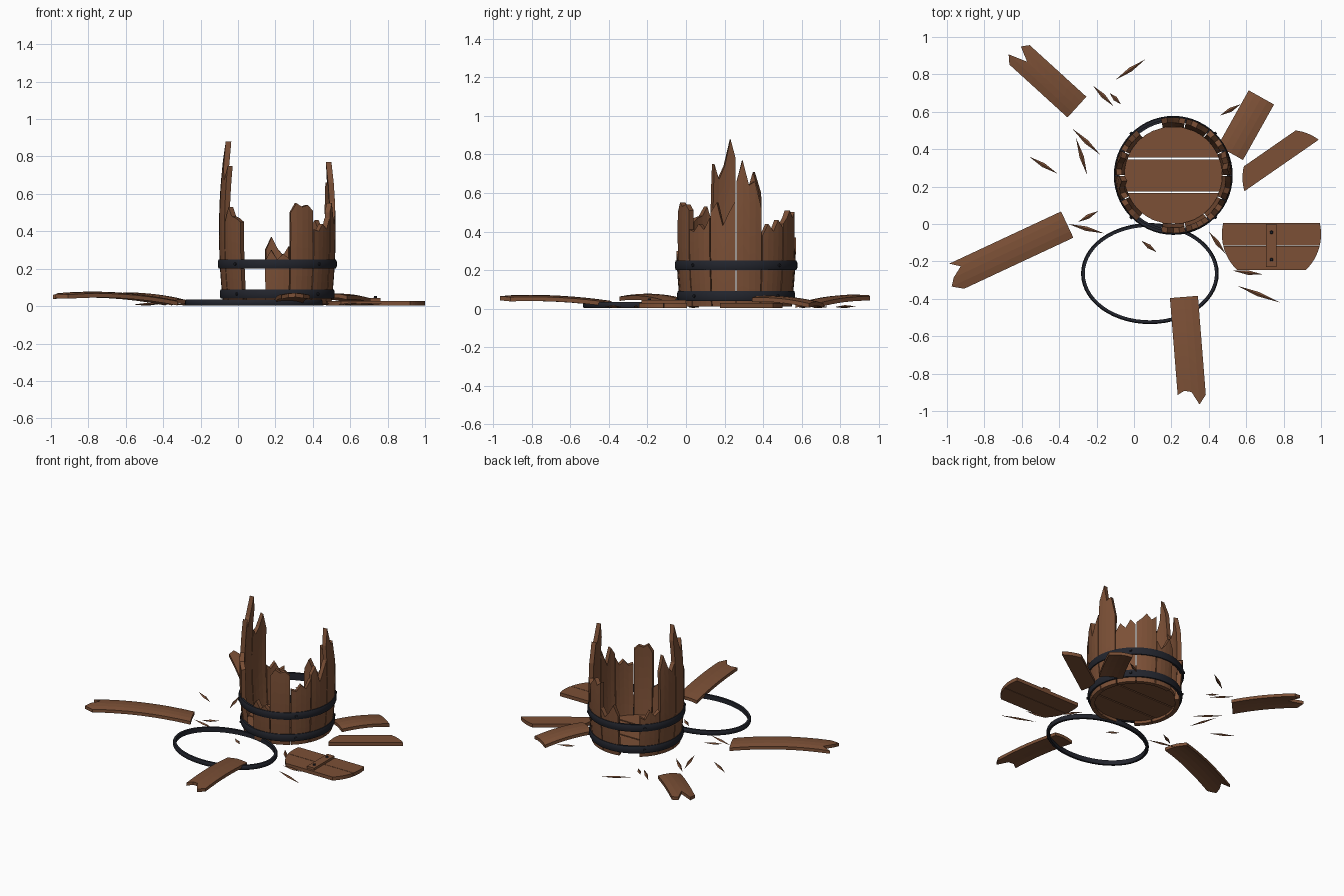
import bpy, bmesh, math
from mathutils import Vector

cube = bpy.data.objects.get("Cube")
if cube:
    bpy.data.objects.remove(cube, do_unlink=True)


def material(name, color):
    mat = bpy.data.materials.new(name)
    mat.use_nodes = True
    mat.diffuse_color = color
    bsdf = next(n for n in mat.node_tree.nodes if n.type == 'BSDF_PRINCIPLED')
    bsdf.inputs["Base Color"].default_value = color
    return mat


WOOD = material("brown wood", (0.2, 0.08, 0.037, 1))
IRON = material("dark iron", (0.016, 0.018, 0.026, 1))


def finish(bm, name, mat, smooth=False):
    bmesh.ops.recalc_face_normals(bm, faces=bm.faces)
    mesh = bpy.data.meshes.new(name)
    bm.to_mesh(mesh)
    bm.free()
    mesh.materials.append(mat)
    obj = bpy.data.objects.new(name, mesh)
    bpy.context.collection.objects.link(obj)
    if smooth:
        bpy.ops.object.select_all(action='DESELECT')
        obj.select_set(True)
        bpy.context.view_layer.objects.active = obj
        bpy.ops.object.shade_smooth_by_angle(angle=math.radians(40))
    return obj


def board(name, columns, place, rows):
    """Slab from columns (v, start, end); place(u, v, side) bends it into position."""
    bm = bmesh.new()
    grid = [[[bm.verts.new(place(a + (b - a) * i / rows, v, s)) for i in range(rows + 1)]
             for v, a, b in columns] for s in (0, 1)]
    last = len(columns) - 1
    for j in range(last):
        for i in range(rows):
            for g in grid:
                bm.faces.new((g[j][i], g[j + 1][i], g[j + 1][i + 1], g[j][i + 1]))
        for i in (0, rows):
            bm.faces.new((grid[0][j][i], grid[0][j + 1][i], grid[1][j + 1][i], grid[1][j][i]))
    for j in (0, last):
        for i in range(rows):
            bm.faces.new((grid[0][j][i], grid[0][j][i + 1], grid[1][j][i + 1], grid[1][j][i]))
    return finish(bm, name, WOOD)


# Standing staves with broken tops; two slots are empty
CX, CY = 0.21, 0.26
SLOTS = 14
TOPS = {
    0: (.66, .77, .64, .66, .52), 1: (.38, .44, .4, .46, .42),
    2: (.44, .47, .51, .47, .5), 3: (.32, .27, .31, .37, .3),
    5: (.3, .28, .34, .3, .33), 6: (.6, .71, .62, .58, .63),
    7: (.78, .88, .74, .67, .75), 8: (.45, .53, .48, .47, .45),
    10: (.24, .3, .25, .28, .25), 11: (.5, .55, .53, .54, .51),
    12: (.41, .4, .44, .41, .47), 13: (.5, .55, .43, .5, .56),
}


def stave_place(slot):
    def place(u, v, side):
        angle = (slot + 0.5 + v) * math.tau / SLOTS
        radius = 0.312 - 0.15 * (u - 0.4) ** 2 - 0.03 * side
        return Vector((CX + radius * math.cos(angle), CY + radius * math.sin(angle), u))
    return place


for slot, tops in TOPS.items():
    columns = [(0.48 * (j / 2 - 1), 0.01, top) for j, top in enumerate(tops)]
    board(f"stave_{slot}", columns, stave_place(slot), 7)


# Round heads cut into boards
def head_board(name, centre, turn, z, radius, low, high, thick=0.025):
    c, s = math.cos(turn), math.sin(turn)
    columns = []
    for j in range(9):
        v = low + (high - low) * j / 8
        half = math.sqrt(radius ** 2 - v ** 2)
        columns.append((v, -half, half))
    return board(name, columns, lambda u, v, side: Vector(
        (centre[0] + u * c - v * s, centre[1] + u * s + v * c, z + thick * side)), 1)


for i, (low, high) in enumerate(((-.258, -.095), (-.086, .086), (.095, .258))):
    head_board(f"bottom_board_{i}", (CX, CY), 0, 0.03, 0.262, low, high)
LID = (.735, -.055)
for i, (low, high) in enumerate(((-.19, -.063), (-.06, .06))):
    head_board(f"lid_board_{i}", LID, 0, 0.003, 0.265, low, high)
head_board("loose_lid_board", (.834, .248), 0.606, 0.003, 0.254, .079, .19)

# Lid crossbar
board("lid_crossbar", [(-.028, -.175, .055), (.028, -.175, .055)],
      lambda u, v, side: Vector((LID[0] + v, LID[1] + u, 0.026 + 0.018 * side)), 1)


# Fallen staves, arched along their length and crowned across
def plank(name, start, aim, width, ends, heights):
    start, aim = Vector(start), Vector(aim)
    along = (aim - start).normalized()
    across = Vector((-along.y, along.x))
    reach = max(ends)
    near, mid, far = heights

    def place(u, v, side):
        t = u / reach
        p = start + along * u + across * v * width / 2
        z = near * (1 - t) * (1 - 2 * t) + 4 * mid * t * (1 - t) + far * t * (2 * t - 1)
        return Vector((p.x, p.y, z + 0.01 * (1 - v * v) + 0.022 * side))
    board(name, [(j / 2 - 1, 0, e) for j, e in enumerate(ends)], place, 8)


plank("fallen_stave_back", (-.305, .625), (-.64, .93), .15,
      (.41, .44, .36, .46, .42), (.004, .035, .04))
plank("fallen_stave_side", (-.357, -.003), (-.95, -.28), .155,
      (.66, .61, .67, .7, .645), (.004, .043, .035))
plank("fallen_stave_front", (.267, -.39), (.31, -.93), .15,
      (.52, .5, .51, .58, .53), (.008, .036, .035))
plank("fallen_stave_short", (.515, .38), (.68, .675), .155,
      (.34,) * 5, (.034, .03, .004))


# Iron hoops
def hoop(name, centre, z, height, rx, ry):
    bm = bmesh.new()
    profile = ((-.02, 0), (-.005, 0), (0, .25), (0, .75), (-.005, 1), (-.02, 1))
    count = 56
    rings = []
    for i in range(count):
        a = math.tau * i / count
        rings.append([bm.verts.new((centre[0] + (rx + d) * math.cos(a),
                                    centre[1] + (ry + d) * math.sin(a),
                                    z + h * height)) for d, h in profile])
    for i in range(count):
        r, q = rings[i], rings[(i + 1) % count]
        for k in range(len(profile)):
            n = (k + 1) % len(profile)
            bm.faces.new((r[k], q[k], q[n], r[n]))
    finish(bm, name, IRON, True)


def rivet(name, spot, direction):
    bm = bmesh.new()
    bmesh.ops.create_cone(bm, cap_ends=True, segments=8, radius1=0.011, radius2=0.007, depth=0.014)
    obj = finish(bm, name, IRON)
    obj.location = spot
    obj.rotation_euler = Vector(direction).to_track_quat('Z', 'Y').to_euler()


for name, z, radius in (("lower_hoop", .04, .307), ("upper_hoop", .2, .318)):
    hoop(name, (CX, CY), z, 0.05, radius, radius)
    for i in range(4):
        a = math.tau * (i + 0.5) / 4
        d = Vector((math.cos(a), math.sin(a), 0))
        rivet(f"{name}_rivet_{i}", Vector((CX, CY, z + 0.025)) + d * radius, d)
hoop("fallen_hoop", (.085, -.265), 0.002, 0.032, .368, .27)
for i, y in enumerate((-.045, -.19)):
    rivet(f"crossbar_bolt_{i}", (LID[0], y, 0.046), (0, 0, 1))

# Scattered splinters, each from tip to tip
SPLINTERS = (
    (-.1, .77, .06, .88), (-.22, .74, -.11, .63), (-.13, .7, -.07, .64),
    (-.33, .51, -.18, .37), (-.31, .46, -.25, .26), (-.56, .36, -.41, .27),
    (-.3, .01, -.19, .07), (-.35, 0, -.16, -.05), (.04, -.09, .12, -.15),
    (.4, -.04, .49, -.16), (.53, -.25, .69, -.27), (.55, -.33, .78, -.42),
    (.46, .58, .57, .64),
)
for i, (ax, ay, bx, by) in enumerate(SPLINTERS):
    bm = bmesh.new()
    a, b = Vector((ax, ay, 0.008)), Vector((bx, by, 0.012))
    side = (b - a).cross(Vector((0, 0, 1))).normalized() * 0.012
    up = Vector((0, 0, 0.008))
    tips = [bm.verts.new(p) for p in (a, b)]
    ring = [bm.verts.new((a + b) / 2 + o) for o in (side, up, -side, -up)]
    for k in range(4):
        for tip in tips:
            bm.faces.new((tip, ring[k], ring[(k + 1) % 4]))
    finish(bm, f"splinter_{i}", WOOD)
